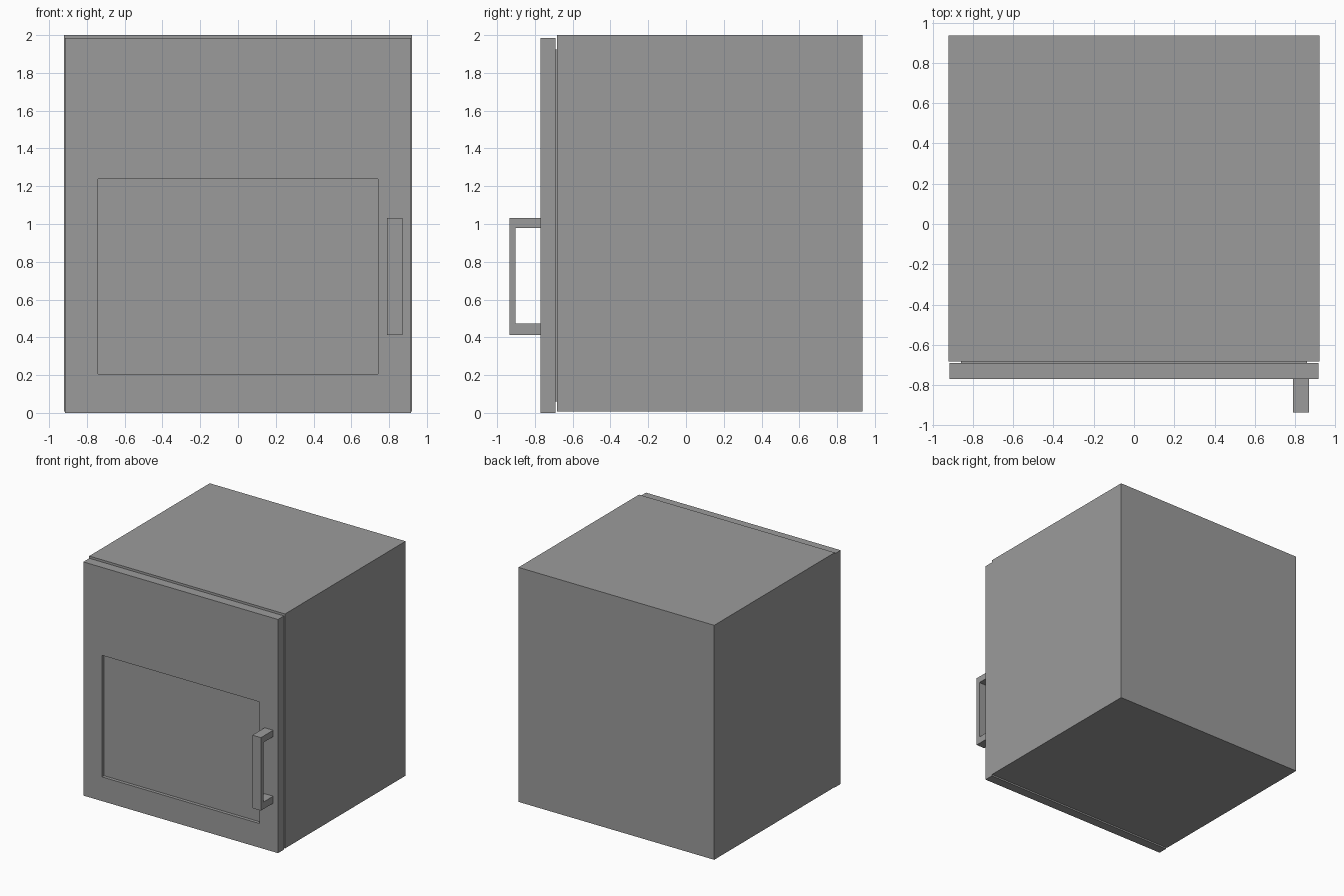
import bpy
import bmesh

cube = bpy.data.objects.get("Cube")
if cube:
    bpy.data.objects.remove(cube, do_unlink=True)

# One matte grey for the whole appliance
grey = bpy.data.materials.new("grey")
grey.use_nodes = True
colour = (0.33, 0.33, 0.33, 1)
grey.diffuse_color = colour
grey.node_tree.nodes["Principled BSDF"].inputs["Base Color"].default_value = colour


def finish(name, bm):
    bmesh.ops.recalc_face_normals(bm, faces=bm.faces)
    mesh = bpy.data.meshes.new(name)
    bm.to_mesh(mesh)
    bm.free()
    mesh.materials.append(grey)
    obj = bpy.data.objects.new(name, mesh)
    bpy.context.scene.collection.objects.link(obj)
    return obj


def box(low, high):
    bm = bmesh.new()
    bmesh.ops.create_cube(bm, size=1)
    for v in bm.verts:
        v.co = [b if c > 0 else a for a, b, c in zip(low, high, v.co)]
    return bm


# Cabinet and the thin seal between cabinet and door
finish("cabinet", box((-0.92, -0.683, 0.008), (0.92, 0.935, 2)))
finish("door_seal", box((-0.86, -0.692, 0.06), (0.86, -0.68, 1.925)))

# Door with a recessed rectangular window
door = box((-0.915, -0.77, 0), (0.915, -0.69, 1.985))
bmesh.ops.recalc_face_normals(door, faces=door.faces)
front = min(door.faces, key=lambda f: f.calc_center_median().y)
bmesh.ops.inset_individual(door, faces=[front], thickness=0.1)
for v in front.verts:
    v.co.x = 0.74 if v.co.x > 0 else -0.74
    v.co.z = 1.238 if v.co.z > 1 else 0.205
bmesh.ops.inset_individual(door, faces=[front], thickness=0)
for v in front.verts:
    v.co.y = -0.742
finish("door", door)

# Square-section pull handle: a C-shaped side profile given width
profile = [(-0.77, 0.412), (-0.935, 0.412), (-0.935, 1.032), (-0.77, 1.032),
           (-0.77, 0.978), (-0.902, 0.978), (-0.902, 0.472), (-0.77, 0.472)]
handle = bmesh.new()
side = handle.faces.new([handle.verts.new((0.79, y, z)) for y, z in profile])
grown = bmesh.ops.extrude_face_region(handle, geom=[side], use_keep_orig=True)
bmesh.ops.translate(handle, vec=(0.08, 0, 0),
                    verts=[g for g in grown["geom"] if isinstance(g, bmesh.types.BMVert)])
finish("door_handle", handle)
